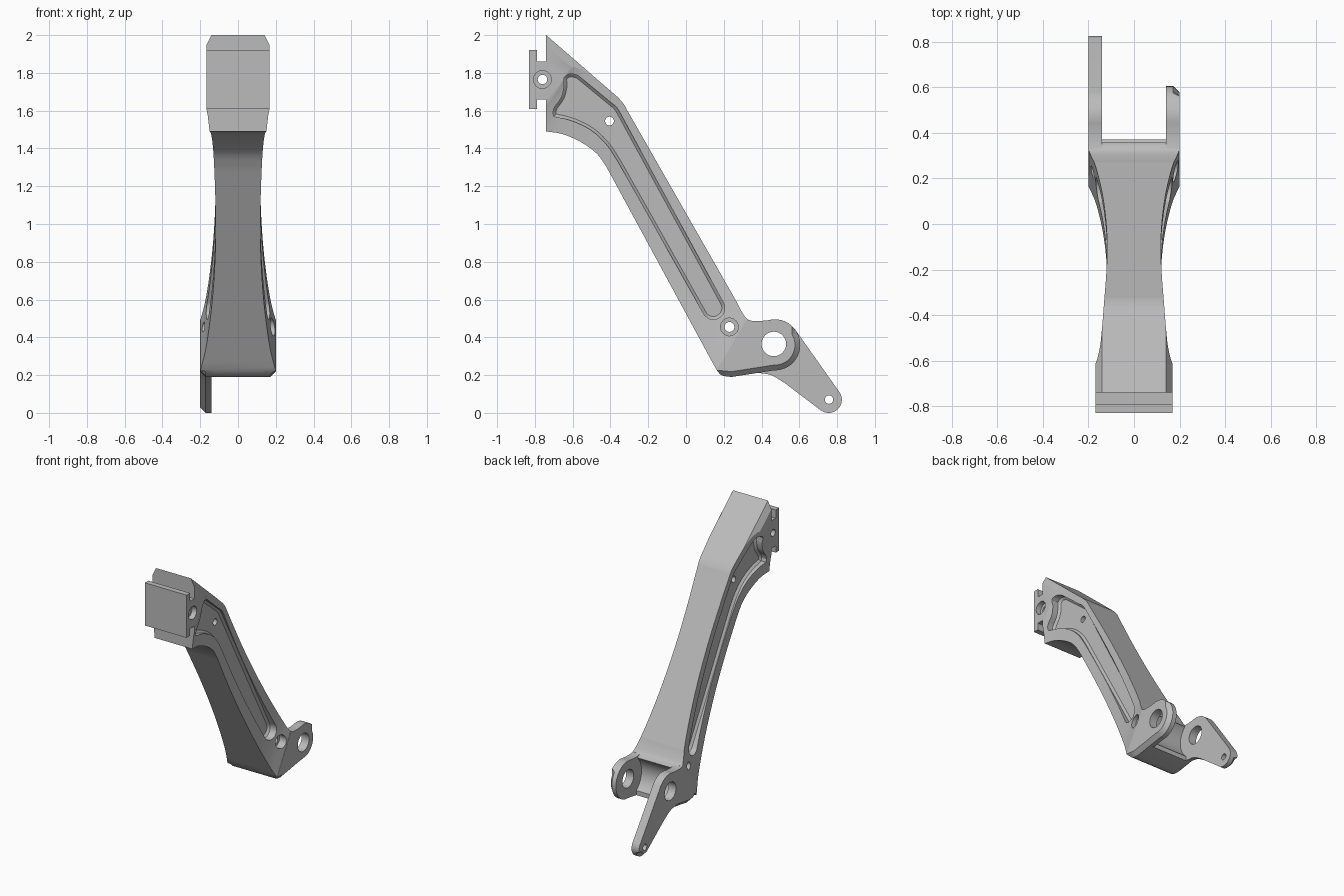
import bpy, bmesh
from math import sin, cos, radians
from mathutils import Vector, Matrix

cube = bpy.data.objects.get("Cube")
if cube:
    bpy.data.objects.remove(cube, do_unlink=True)

grey = bpy.data.materials.new("machined_grey")
grey.use_nodes = True
tone = (0.5, 0.5, 0.5, 1)
grey.diffuse_color = tone
grey.node_tree.nodes["Principled BSDF"].inputs["Base Color"].default_value = tone


def make(name, bm):
    bmesh.ops.recalc_face_normals(bm, faces=bm.faces)
    mesh = bpy.data.meshes.new(name)
    bm.to_mesh(mesh)
    bm.free()
    mesh.materials.append(grey)
    obj = bpy.data.objects.new(name, mesh)
    bpy.context.collection.objects.link(obj)
    return obj


def prism(points, sweep):
    """Closed outline of 3D points swept along a vector."""
    bm = bmesh.new()
    face = bm.faces.new([bm.verts.new(p) for p in points])
    ext = bmesh.ops.extrude_face_region(bm, geom=[face])
    verts = [g for g in ext["geom"] if isinstance(g, bmesh.types.BMVert)]
    bmesh.ops.translate(bm, verts=verts, vec=sweep)
    bmesh.ops.recalc_face_normals(bm, faces=bm.faces)
    return bm


def slab(outline, x0, x1):
    """Side outline (y, z) extruded between two x positions."""
    return prism([(x0, y, z) for y, z in outline], (x1 - x0, 0, 0))


def arc(cy, cz, r, a0, a1, n=24):
    angles = [radians(a0 + (a1 - a0) * i / n) for i in range(n + 1)]
    return [(cy + r * cos(a), cz + r * sin(a)) for a in angles]


def curve(pts, n=5):
    """Smooth open curve through 2D points."""
    p = [Vector(q) for q in pts]
    p = [p[0] * 2 - p[1]] + p + [p[-1] * 2 - p[-2]]
    out = []
    for a, b, c, d in zip(p, p[1:], p[2:], p[3:]):
        for i in range(n):
            t = i / n
            out.append((b * 2 + (c - a) * t + (a * 2 - b * 5 + c * 4 - d) * t ** 2
                        + (b * 3 - a - c * 3 + d) * t ** 3) / 2)
    return [tuple(q) for q in out] + [tuple(pts[-1])]


def boolean(obj, bm, mode="DIFFERENCE"):
    cutter = make("cutter", bm)
    cutter.hide_render = True
    mod = obj.modifiers.new("cut", "BOOLEAN")
    mod.operation, mod.solver, mod.object = mode, "EXACT", cutter
    bpy.context.view_layer.objects.active = obj
    bpy.ops.object.modifier_apply(modifier=mod.name)
    bpy.data.objects.remove(cutter, do_unlink=True)


def hole(obj, y, z, r, x0=-0.3, x1=0.3):
    boolean(obj, slab(arc(y, z, r, 0, 360, 32)[:-1], x0, x1))


def bevel(bm, offset, rule):
    bmesh.ops.bevel(bm, geom=[e for e in bm.edges if rule(e)], offset=offset,
                    segments=1, affect="EDGES", clamp_overlap=False)


# Arm: side profile with the T-shaped mounting head
underside = curve([(-.74, 1.49), (-.65, 1.475), (-.55, 1.43), (-.47, 1.37), (-.42, 1.3)])
heel = [(.16, .23), (.18, .205), (.2, .195), (.24, .19), (.37, .21), (.37, .46)]
crotch = curve([(.35, .485), (.32, .5), (.29, .545), (.27, .585)])
shoulder = curve([(-.31, 1.6), (-.33, 1.635), (-.36, 1.67), (-.4, 1.705)])
head = [(-.74, 2), (-.74, 1.86), (-.79, 1.86), (-.79, 1.92), (-.83, 1.92),
        (-.83, 1.61), (-.79, 1.61), (-.79, 1.66), (-.74, 1.66)]
arm = make("arm", slab(underside + heel + crotch + shoulder + head, -.3, .3))

# Waisted width of the arm, swept square to the fork end
waist = [(-1.8, .168), (-1.46, .168)] + curve(
    [(-1.44, .16), (-1.36, .146), (-1.15, .132), (-.9, .121), (-.7, .118), (-.5, .124),
     (-.3, .14), (-.1, .168), (.03, .2)]) + [(.032, .17), (.4, .17)]
plan = waist + [(t, -w) for t, w in reversed(waist)]
along, sweep = Vector((0, .86, -.51)), Vector((0, .51, .86))
boolean(arm, prism([along * t + Vector((w, 0, 0)) - sweep for t, w in plan], sweep * 4),
        "INTERSECT")

# Chamfers on both sides of the sloping top
bm = bmesh.new()
bm.from_mesh(arm.data)
for side in (-1, 1):
    cut = bmesh.ops.bisect_plane(
        bm, geom=bm.verts[:] + bm.edges[:] + bm.faces[:], clear_outer=True,
        plane_co=(.14 * side, -.74, 2), plane_no=(.038 * side, .0163, .019))
    bmesh.ops.holes_fill(bm, edges=[e for e in cut["geom_cut"]
                                    if isinstance(e, bmesh.types.BMEdge) and e.is_boundary])
bm.to_mesh(arm.data)
bm.free()

# Lightening channel sunk into each side
channel = (curve([(-.7, 1.57), (-.6, 1.545), (-.5, 1.495), (-.42, 1.42), (-.36, 1.33)])
           + arc(.145, .555, .06, 205, 388, 12)
           + curve([(-.35, 1.59), (-.37, 1.62), (-.4, 1.645)], 3)
           + curve([(-.57, 1.785), (-.61, 1.795), (-.645, 1.775), (-.645, 1.73),
                    (-.66, 1.67), (-.695, 1.62), (-.705, 1.59)], 3))
for side in (-1, 1):
    bm = slab(channel, .1 * side, .3 * side)
    bevel(bm, .015, lambda e: all(abs(v.co.x) < .11 for v in e.verts))
    boolean(arm, bm)

# Screw holes, counterbored on one side, and the hollow behind the pivot
for y, z, r in ((-.76, 1.765, .025), (-.405, 1.545, .023), (.23, .455, .026)):
    hole(arm, y, z, r)
hole(arm, -.76, 1.765, .047, .13)
hole(arm, .23, .455, .047, .14)
hole(arm, .465, .365, .155)

# Fork lugs: a short one and a long one with a lever tip
base = [(.163, .225), (.18, .205), (.2, .195), (.24, .19)]
top = [(.4, .487), (.35, .487), (.32, .495)]
short_lug = base + arc(.47, .36, .135, -92, 105) + top
long_lug = (base + curve([(.38, .212), (.45, .2), (.52, .16)])
            + arc(.755, .07, .07, -127, 36) + arc(.47, .36, .135, 36, 105) + top)


def lug(name, outline, side, chamfered):
    bm = slab(outline, .14 * side, .2 * side)
    outer = [f for f in bm.faces if f.normal.x * side > .9][0]
    bevel(bm, .028, lambda e: outer in e.link_faces and any(
        chamfered(f.normal) for f in e.link_faces if f is not outer))
    obj = make(name, bm)
    hole(obj, .465, .365, .065)
    return obj


short_obj = lug("short_fork_lug", short_lug, 1, lambda n: n.y * .7 - n.z * .7 > .1)
long_obj = lug("long_fork_lug", long_lug, -1, lambda n: n.z < -.3)
hole(long_obj, .757, .07, .022)

for obj in (arm, short_obj, long_obj):
    bpy.ops.object.select_all(action="DESELECT")
    obj.select_set(True)
    bpy.context.view_layer.objects.active = obj
    bpy.ops.object.shade_smooth_by_angle(angle=radians(25))
